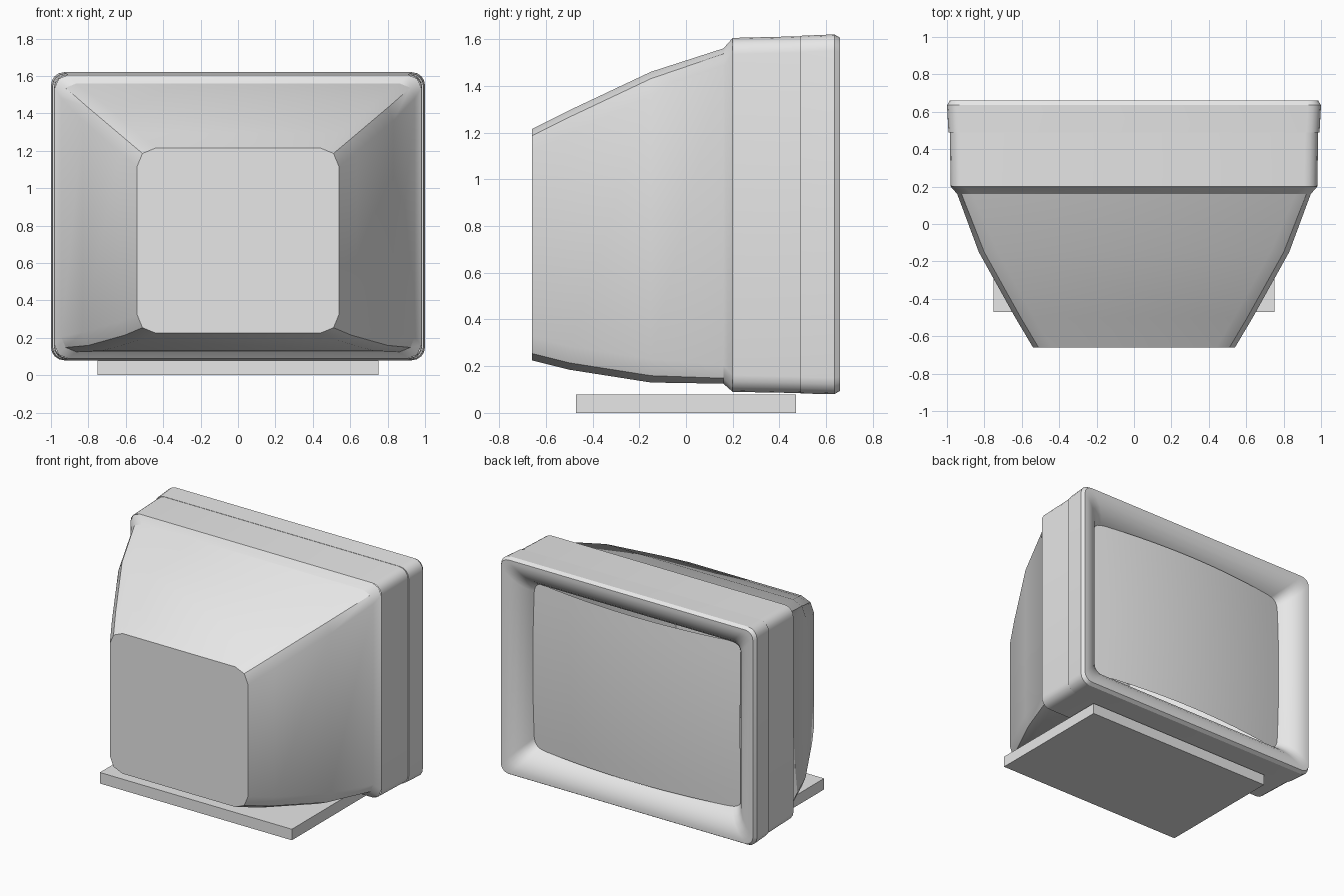
import bpy, bmesh, math

cube = bpy.data.objects.get("Cube")
if cube:
    bpy.data.objects.remove(cube)

grey = bpy.data.materials.new("light grey")
grey.use_nodes = True
colour = (0.8, 0.8, 0.8, 1)
grey.diffuse_color = colour
grey.node_tree.nodes["Principled BSDF"].inputs["Base Color"].default_value = colour


def finish(name, bm, angle):
    bmesh.ops.recalc_face_normals(bm, faces=bm.faces)
    mesh = bpy.data.meshes.new(name)
    bm.to_mesh(mesh)
    bm.free()
    mesh.materials.append(grey)
    obj = bpy.data.objects.new(name, mesh)
    bpy.context.collection.objects.link(obj)
    bpy.ops.object.select_all(action='DESELECT')
    obj.select_set(True)
    bpy.context.view_layer.objects.active = obj
    bpy.ops.object.shade_smooth_by_angle(angle=math.radians(angle))
    return obj


def ring(bm, y, half, low, high, radius, segs):
    """Rounded rectangle standing in the plane at depth y."""
    verts = []
    corners = [(1, 1), (-1, 1), (-1, -1), (1, -1)]
    for quarter, (sx, sz) in enumerate(corners):
        cx = sx * (half - radius)
        cz = high - radius if sz > 0 else low + radius
        for i in range(segs + 1):
            a = math.pi / 2 * (quarter + i / segs)
            verts.append(bm.verts.new((cx + radius * math.cos(a), y,
                                       cz + radius * math.sin(a))))
    return verts


def loft(bm, sections, segs, cap):
    rings = [ring(bm, *s, segs) for s in sections]
    for a, b in zip(rings, rings[1:]):
        for i in range(len(a)):
            j = (i + 1) % len(a)
            bm.faces.new((a[i], a[j], b[j], b[i]))
    if cap:
        bm.faces.new(rings[0])


# Tapered rear housing: depth, half width, bottom, top, corner radius
bm = bmesh.new()
loft(bm, [(-0.66, 0.54, 0.225, 1.215, 0.10),
          (-0.50, 0.635, 0.185, 1.295, 0.10),
          (-0.15, 0.83, 0.13, 1.46, 0.10),
          (0.16, 0.945, 0.125, 1.56, 0.08),
          (0.20, 0.98, 0.09, 1.605, 0.07)], 2, True)
finish("rear_housing", bm, 30)

# Front casing with its seam, bevelled rim and rolled-in bezel
bm = bmesh.new()
sections = [(0.20, 0.98, 0.09, 1.605, 0.07),
            (0.49, 0.985, 0.085, 1.612, 0.07),
            (0.49, 0.992, 0.083, 1.614, 0.07),
            (0.635, 1.0, 0.08, 1.62, 0.07),
            (0.66, 0.985, 0.095, 1.605, 0.06)]
for depth, inset in [(0.66, 0.04), (0.652, 0.075), (0.632, 0.115),
                     (0.60, 0.15), (0.56, 0.18), (0.48, 0.215)]:
    sections.append((depth, 1 - inset, 0.08 + inset, 1.62 - inset, 0.06))
loft(bm, sections, 4, False)
finish("front_casing", bm, 30)

# Bulging screen, its edge buried in the bezel
bm = bmesh.new()
bmesh.ops.create_grid(bm, x_segments=16, y_segments=12, size=1)
for v in bm.verts:
    x, z = v.co.x * 0.81, v.co.y * 0.585
    v.co = (x, 0.625 - 0.11 * x * x - 0.06 * z * z, 0.85 + z)
bmesh.ops.reverse_faces(bm, faces=bm.faces)
screen = finish("screen", bm, 30)
if screen.data.polygons[0].normal.y < 0:
    screen.data.flip_normals()

# Flat base plate
bm = bmesh.new()
bmesh.ops.create_cube(bm, size=1)
for v in bm.verts:
    v.co = (v.co.x * 1.5, v.co.y * 0.94, (v.co.z + 0.5) * 0.078)
finish("base_plate", bm, 30)
